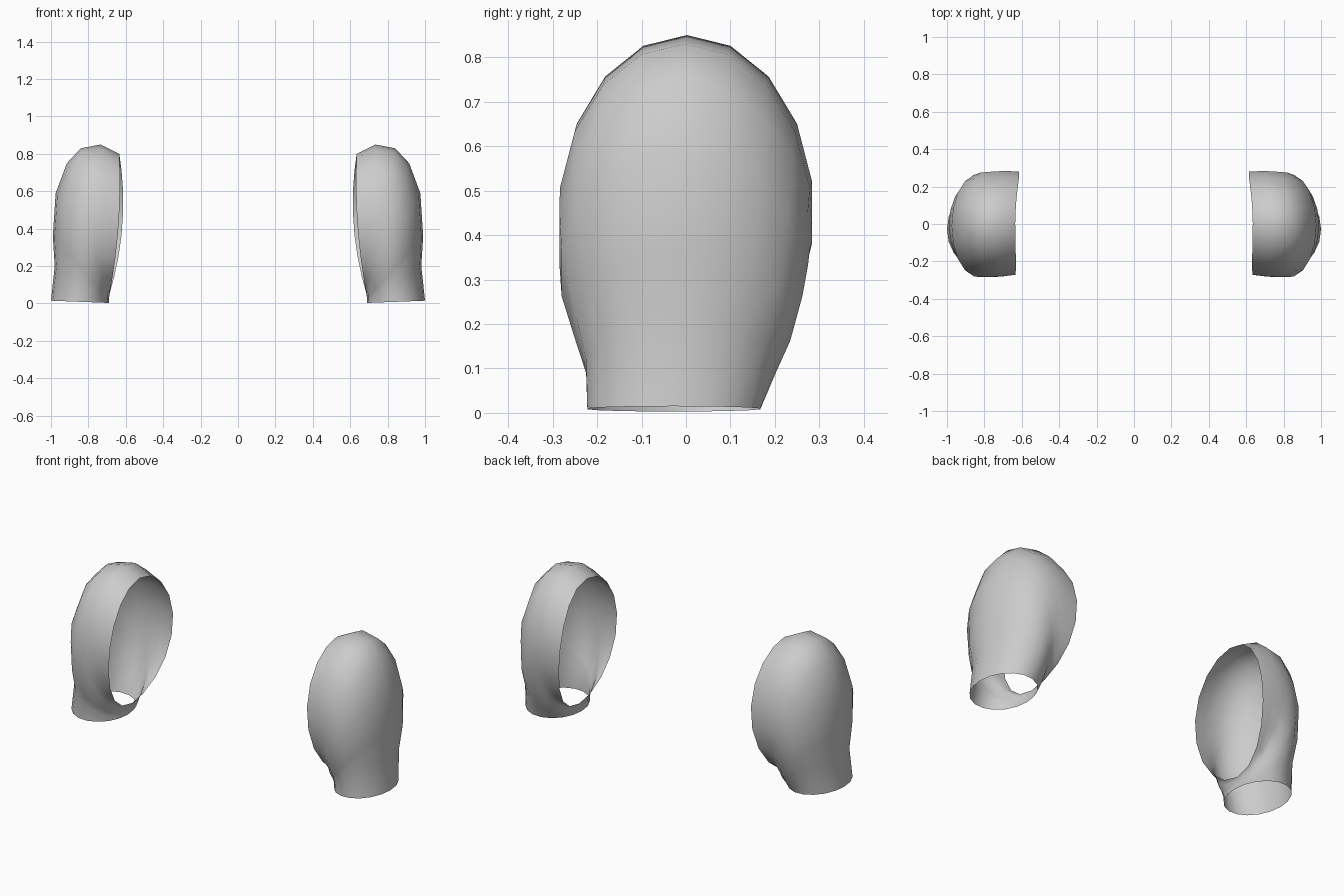
import bpy, bmesh
from math import sin, cos, tau

if "Cube" in bpy.data.objects:
    bpy.data.objects.remove(bpy.data.objects["Cube"])

SIDES = 18

# Sections fanning from the cuff round to the armhole:
# inner x, inner z, outer x, outer z, front y, back y, front bow, back bow
SECTIONS = [
    (.690, .003, 1.000, .015, -.225, .170, 0, 0),
    (.690, .012, .980, .200, -.228, .205, 0, 0),
    (.690, .022, .990, .360, -.252, .238, 0, 0),
    (.689, .032, .975, .590, -.284, .266, 0, 0),
    (.688, .040, .915, .750, -.289, .279, 0, 0),
    (.687, .047, .840, .830, -.288, .283, 0, 0),
    (.686, .053, .735, .850, -.284, .288, -.010, -.020),
    (.685, .060, .635, .800, -.276, .284, -.022, -.043),
]


def section_point(s, a):
    ix, iz, ox, oz, front, back, bow_f, bow_b = s
    c, n = cos(a), sin(a)
    bow = (bow_b if n > 0 else bow_f) * n * n
    return ((ix + ox) / 2 + c * (ox - ix) / 2 + bow,
            (front + back) / 2 + n * (back - front) / 2,
            (iz + oz) / 2 + c * (oz - iz) / 2)


def build_sleeve(name, side):
    bm = bmesh.new()
    rings = []
    for s in SECTIONS:
        pts = [section_point(s, tau * i / SIDES) for i in range(SIDES)]
        rings.append([bm.verts.new((side * x, y, z)) for x, y, z in pts])
    # Open skin between neighbouring sections
    for lo, hi in zip(rings, rings[1:]):
        for i in range(SIDES):
            j = (i + 1) % SIDES
            quad = [lo[i], lo[j], hi[j], hi[i]]
            bm.faces.new(quad if side > 0 else quad[::-1])
    for f in bm.faces:
        f.smooth = True
    mesh = bpy.data.meshes.new(name)
    bm.to_mesh(mesh)
    bm.free()
    obj = bpy.data.objects.new(name, mesh)
    bpy.context.collection.objects.link(obj)


# Pair of short sleeves
build_sleeve("sleeve_right", 1)
build_sleeve("sleeve_left", -1)
